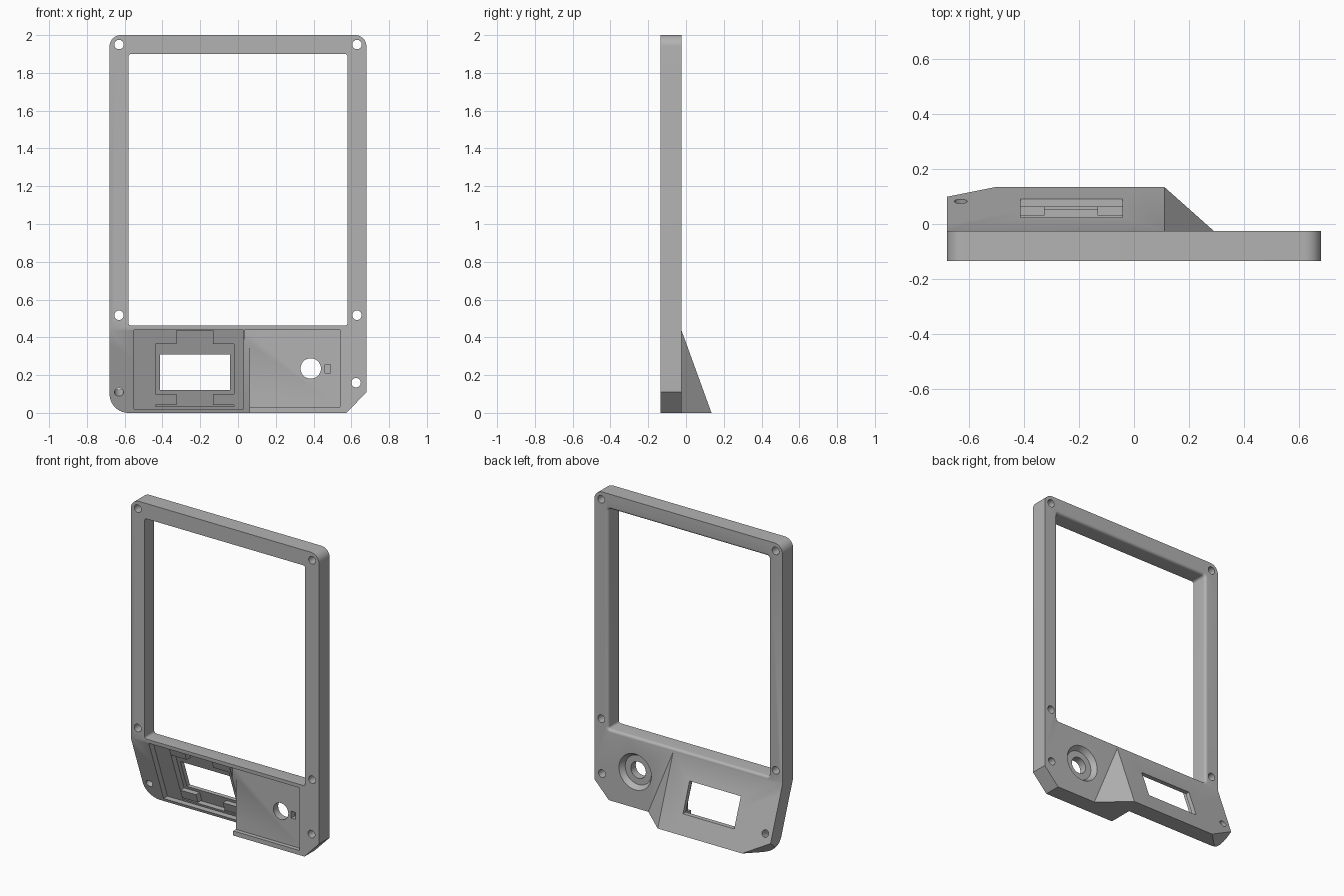
import bpy, bmesh, math
from mathutils import Vector

if "Cube" in bpy.data.objects:
    bpy.data.objects.remove(bpy.data.objects["Cube"], do_unlink=True)

FRONT, BACK, BEND = -0.135, -0.025, 0.44   # plate faces and height where the lower part tilts
SLOPE = 0.16 / BEND

grey = bpy.data.materials.new("plain grey")
grey.use_nodes = True
grey.diffuse_color = (0.45, 0.45, 0.45, 1)
grey.node_tree.nodes["Principled BSDF"].inputs["Base Color"].default_value = (0.45, 0.45, 0.45, 1)


def add_object(name, bm):
    bmesh.ops.recalc_face_normals(bm, faces=bm.faces)
    mesh = bpy.data.meshes.new(name)
    bm.to_mesh(mesh)
    bm.free()
    mesh.materials.append(grey)
    ob = bpy.data.objects.new(name, mesh)
    bpy.context.collection.objects.link(ob)
    return ob


def hull(name, points):
    bm = bmesh.new()
    for p in points:
        bm.verts.new(p)
    res = bmesh.ops.convex_hull(bm, input=bm.verts)
    loose = [v for v in bm.verts if not v.link_faces]
    bmesh.ops.delete(bm, geom=loose, context="VERTS")
    return add_object(name, bm)


def loft(name, rings):
    bm = bmesh.new()
    loops = [[bm.verts.new(p) for p in ring] for ring in rings]
    n = len(loops[0])
    for a, b in zip(loops, loops[1:]):
        for i in range(n):
            j = (i + 1) % n
            bm.faces.new((a[i], a[j], b[j], b[i]))
    bm.faces.new(loops[0])
    bm.faces.new(loops[-1])
    return add_object(name, bm)


def box(name, x0, x1, y0, y1, z0, z1):
    return hull(name, [(x, y, z) for x in (x0, x1) for y in (y0, y1) for z in (z0, z1)])


def tilted_box(name, x0, x1, z0, z1, d0, d1):
    """Box whose depth is measured from the tilted front face."""
    return hull(name, [(x, FRONT + (BEND - z) * SLOPE + d, z)
                       for x in (x0, x1) for z in (z0, z1) for d in (d0, d1)])


def corner(x, z, sx, sz, r, steps=10):
    start = {(-1, -1): 180, (1, -1): 270, (1, 1): 0, (-1, 1): 90}[sx, sz]
    angles = [math.radians(start + 90 * i / steps) for i in range(steps + 1)]
    return [(x - sx * r + r * math.cos(a), z - sz * r + r * math.sin(a)) for a in angles]


def at_depth(outline, y):
    return [(x, y, z) for x, z in outline]


def round_cutter(name, x, z, stations, lift=0.0, sides=40):
    """Turned cutter along y; stations are (y, radius), lift tilts its axis."""
    turn = [2 * math.pi * i / sides for i in range(sides)]
    return loft(name, [[(x + r * math.cos(a), y, z + lift * y + r * math.sin(a)) for a in turn]
                       for y, r in stations])


def combine(target, other, operation):
    mod = target.modifiers.new("combine", "BOOLEAN")
    mod.operation, mod.object, mod.solver = operation, other, "EXACT"
    graph = bpy.context.evaluated_depsgraph_get()
    mesh = bpy.data.meshes.new_from_object(target.evaluated_get(graph))
    target.modifiers.clear()
    target.data = mesh
    bpy.data.objects.remove(other, do_unlink=True)


# Outer silhouette, deep enough for the plate and the rear wedge
outline = (corner(-0.68, 0, -1, -1, 0.1) + [(0.575, 0), (0.68, 0.11)]
           + corner(0.68, 2, 1, 1, 0.06) + corner(-0.68, 2, -1, 1, 0.06))
body = loft("frame_body", [at_depth(outline, FRONT), at_depth(outline, 0.3)])

# Flat slab joined with the rear wedge and its triangular side
slab = box("slab", -1, 1, -0.3, BACK, -0.2, 2.2)
k = 1.1
low, rear = BEND * (1 - k), BACK + 0.16 * k
wedge = hull("wedge", [(-0.8, -0.08, BEND), (-0.8, BACK, BEND), (-0.8, -0.08, low), (-0.8, rear, low),
                       (0.11, -0.08, BEND), (0.11, BACK, BEND), (0.11, rear, low),
                       (0.11 + 0.18 * k, BACK, low), (0.11 + 0.18 * k, -0.08, low)])
combine(slab, wedge, "UNION")
combine(body, slab, "INTERSECT")

# Tilted lower front
front_cut = [(FRONT, BEND), (-0.4, BEND), (-0.4, -0.1), (FRONT + (BEND + 0.1) * SLOPE, -0.1)]
combine(body, hull("front_cut", [(x, y, z) for x in (-0.8, 0.06) for y, z in front_cut]), "DIFFERENCE")

# Slanted cut on the rear lower corner
a, b, c = Vector((-0.5, 0.135, 0)), Vector((-0.68, 0.1, 0.1)), Vector((-0.65, 0.03, 0.03))
mid = (a + b + c) / 3
away = (c - a).cross(b - a).normalized() * 0.3
tri = [mid + (p - mid) * 4 for p in (a, b, c)]
combine(body, hull("corner_cut", tri + [p + away for p in tri]), "DIFFERENCE")


# Large opening with a rounded rear edge
def opening(grow, y):
    x, z0, z1, r = 0.58 + grow, 0.462 - grow, 1.9 + grow, 0.015 + grow
    return at_depth(corner(-x, z0, -1, -1, r) + corner(x, z0, 1, -1, r)
                    + corner(x, z1, 1, 1, r) + corner(-x, z1, -1, 1, r), y)


R = 0.018
rings = [opening(0, -0.3)]
for i in range(7):
    t = math.radians(15 * i)
    rings.append(opening(R * (1 - math.cos(t)), BACK - R + R * math.sin(t)))
rings.append(opening(R, 0.4))
combine(body, loft("opening", rings), "DIFFERENCE")

# Tilted pocket, deep recess and four corner pads
combine(body, tilted_box("pocket", -0.55, 0.03, 0.02, BEND - 0.002, -0.06, 0.04), "DIFFERENCE")
combine(body, tilted_box("recess", -0.437, -0.02, 0.035, BEND - 0.004, -0.05, 0.08), "DIFFERENCE")
for x0, x1 in ((-0.445, -0.325), (-0.132, -0.012)):
    for z0, z1 in ((0.042, 0.1), (0.365, BEND + 0.004)):
        combine(body, tilted_box("pad", x0, x1, z0, z1, 0.042, 0.09), "UNION")
combine(body, tilted_box("window", -0.412, -0.042, 0.12, 0.308, 0.02, 0.3), "DIFFERENCE")

# Shallow flat pocket with a small slot
combine(body, box("flat_pocket", 0.035, 0.54, -0.3, -0.108, 0.03, BEND - 0.001), "DIFFERENCE")
combine(body, box("slot", 0.46, 0.49, -0.2, -0.07, 0.21, 0.255), "DIFFERENCE")

# Round hole with a conical rear recess
combine(body, round_cutter("dish", 0.385, 0.235, [(-0.058, 0.095), (0.008, 0.139)]), "DIFFERENCE")
combine(body, round_cutter("round_hole", 0.385, 0.235, [(-0.3, 0.054), (0.1, 0.054)]), "DIFFERENCE")

# Screw holes, the lowest one square to the tilted face
for x, z in ((-0.63, 1.95), (0.63, 1.95), (-0.63, 0.517), (0.63, 0.517), (0.625, 0.16)):
    combine(body, round_cutter("screw_hole", x, z, [(-0.3, 0.025), (0.2, 0.025)], sides=24), "DIFFERENCE")
combine(body, round_cutter("screw_hole", -0.63, 0.115, [(-0.3, 0.024), (0.3, 0.024)],
                           lift=SLOPE, sides=24), "DIFFERENCE")

bpy.ops.object.select_all(action="DESELECT")
body.select_set(True)
bpy.context.view_layer.objects.active = body
bpy.ops.object.shade_smooth_by_angle(angle=math.radians(30))
